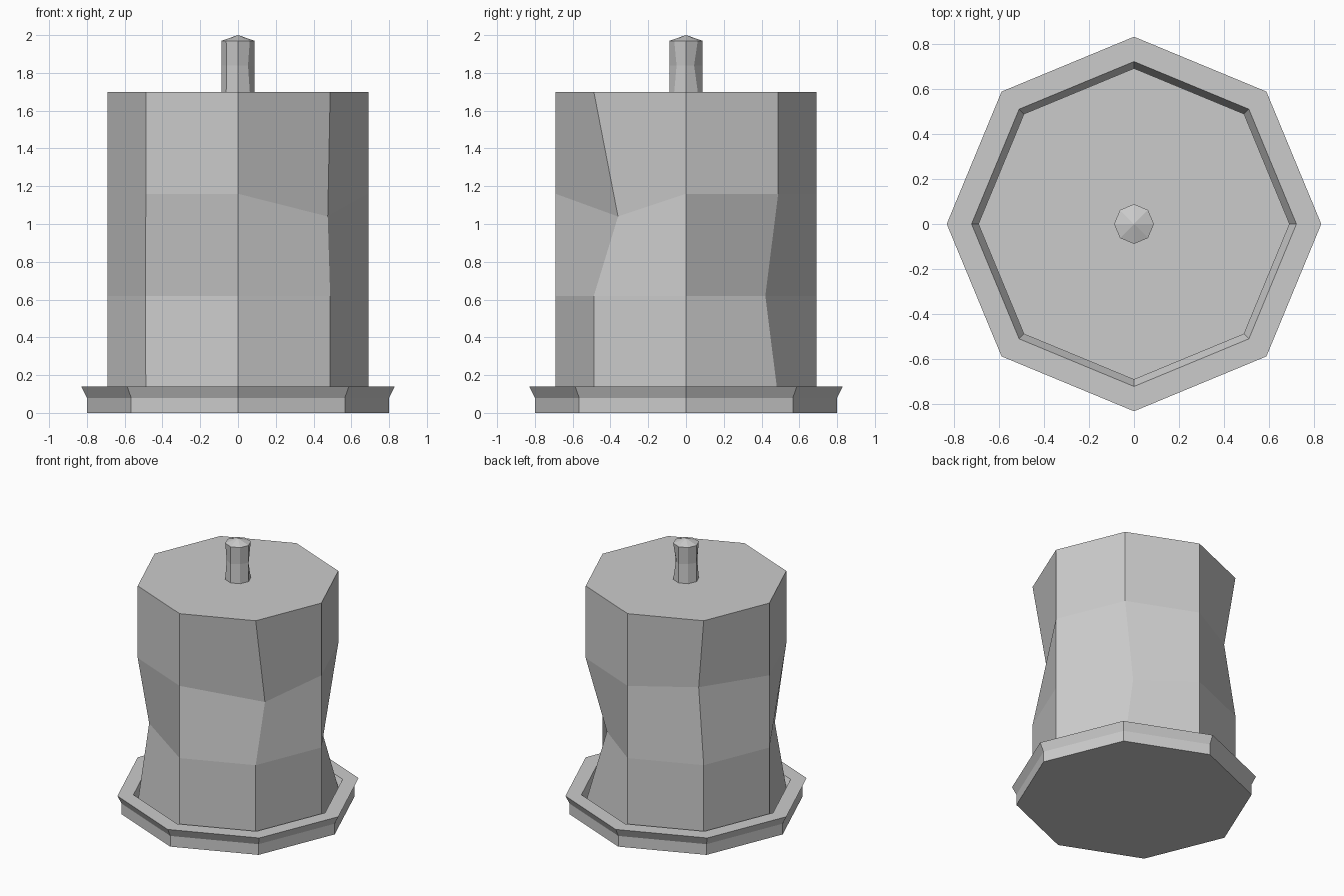
import bpy, bmesh
from math import cos, sin, pi

if "Cube" in bpy.data.objects:
    bpy.data.objects.remove(bpy.data.objects["Cube"])

SIDES = 8


def lathe(name, profile, dents=None, tip=None):
    """Eight-sided stack of (radius, z) rings; dents = {(ring, corner): position}."""
    dents = dents or {}
    bm = bmesh.new()
    rings = []
    for i, (r, z) in enumerate(profile):
        ring = []
        for k in range(SIDES):
            a = 2 * pi * k / SIDES
            ring.append(bm.verts.new(dents.get((i, k), (r * cos(a), r * sin(a), z))))
        rings.append(ring)
    for low, high in zip(rings, rings[1:]):
        for k in range(SIDES):
            n = (k + 1) % SIDES
            bm.faces.new((low[k], low[n], high[n], high[k]))
    bm.faces.new(rings[0][::-1])
    top = rings[-1]
    if tip is None:
        bm.faces.new(top)
    else:
        apex = bm.verts.new((0, 0, tip))
        for k in range(SIDES):
            bm.faces.new((top[k], top[(k + 1) % SIDES], apex))
    mesh = bpy.data.meshes.new(name)
    bm.to_mesh(mesh)
    bm.free()
    obj = bpy.data.objects.new(name, mesh)
    bpy.context.collection.objects.link(obj)
    return obj


# Dish with flared rim and a shallow recess
lathe("dish", [(0.80, 0), (0.80, 0.08), (0.83, 0.14), (0.72, 0.14), (0.69, 0.08)])

# Wax body, dented at one point on each diagonal corner
lathe("wax_body", [(0.69, 0.08), (0.69, 0.62), (0.69, 1.16), (0.69, 1.70)],
      dents={(1, 1): (0.36, 0.42, 0.62),
             (1, 5): (-0.49, -0.35, 0.62),
             (2, 3): (-0.42, 0.45, 1.17),
             (2, 7): (0.475, -0.36, 1.04)})

# Wick with a slightly pinched middle and pointed top
lathe("wick", [(0.088, 1.70), (0.088, 1.84), (0.088, 1.97)],
      dents={(1, 1): (0.052, 0.043, 1.84),
             (1, 3): (-0.05, 0.05, 1.84),
             (1, 5): (-0.062, -0.045, 1.84),
             (1, 7): (0.053, -0.05, 1.84)},
      tip=2.0)
